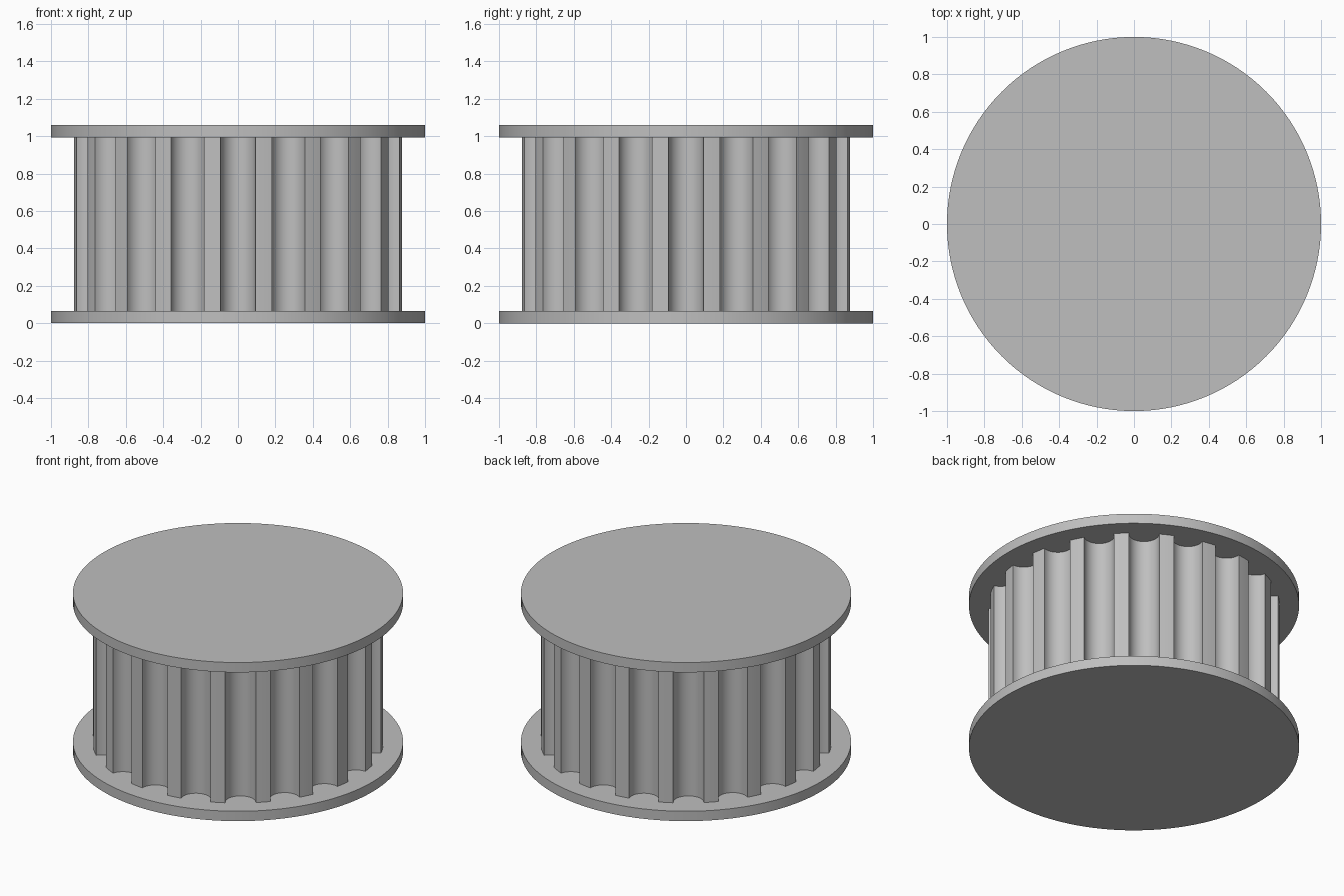
import bpy
import bmesh
from math import cos, sin, pi, radians, sqrt
from mathutils import Vector

cube = bpy.data.objects.get("Cube")
if cube:
    bpy.data.objects.remove(cube, do_unlink=True)

HEIGHT = 1.06
FLANGE = 0.066
TEETH = 20
TOOTH_RADIUS = 0.882
GROOVE_HALF = radians(6.03)
GROOVE_CENTRE = 0.872

grey = bpy.data.materials.new("plain grey")
grey.use_nodes = True
colour = (0.52, 0.52, 0.52, 1)
grey.diffuse_color = colour
grey.node_tree.nodes["Principled BSDF"].inputs["Base Color"].default_value = colour


def extrude_profile(name, points, bottom, top):
    """Make a solid from a closed outline, smooth except at sharp edges."""
    bm = bmesh.new()
    face = bm.faces.new([bm.verts.new((x, y, bottom)) for x, y in points])
    result = bmesh.ops.extrude_face_region(bm, geom=[face])
    verts = [g for g in result["geom"] if isinstance(g, bmesh.types.BMVert)]
    bmesh.ops.translate(bm, verts=verts, vec=(0, 0, top - bottom))
    bmesh.ops.recalc_face_normals(bm, faces=bm.faces)
    mesh = bpy.data.meshes.new(name)
    bm.to_mesh(mesh)
    bm.free()
    mesh.materials.append(grey)
    obj = bpy.data.objects.new(name, mesh)
    bpy.context.collection.objects.link(obj)
    bpy.ops.object.select_all(action="DESELECT")
    obj.select_set(True)
    bpy.context.view_layer.objects.active = obj
    bpy.ops.object.shade_smooth_by_angle(angle=radians(30))
    return obj


def polar(radius, angle):
    return Vector((radius * cos(angle), radius * sin(angle)))


# Toothed drum: round-bottomed grooves between narrow teeth
outline = []
pitch = 2 * pi / TEETH
half_width = TOOTH_RADIUS * sin(GROOVE_HALF)
steps = 16
for i in range(TEETH):
    mid = i * pitch
    along, across = polar(1, mid), polar(1, mid + pi / 2)
    outline.append(polar(TOOTH_RADIUS, mid - GROOVE_HALF))
    for s in range(steps + 1):
        t = pi * s / steps
        outline.append(along * (GROOVE_CENTRE - half_width * sin(t))
                       - across * half_width * cos(t))
    # Curved outer face of the tooth
    tooth = pitch - 2 * GROOVE_HALF
    for s in range(4):
        outline.append(polar(TOOTH_RADIUS, mid + GROOVE_HALF + tooth * s / 4))
extrude_profile("toothed_drum", outline, FLANGE, HEIGHT - FLANGE)

# Flanges closing both ends
disc = [polar(1, 2 * pi * i / 128) for i in range(128)]
extrude_profile("bottom_flange", disc, 0, FLANGE)
extrude_profile("top_flange", disc, HEIGHT - FLANGE, HEIGHT)
